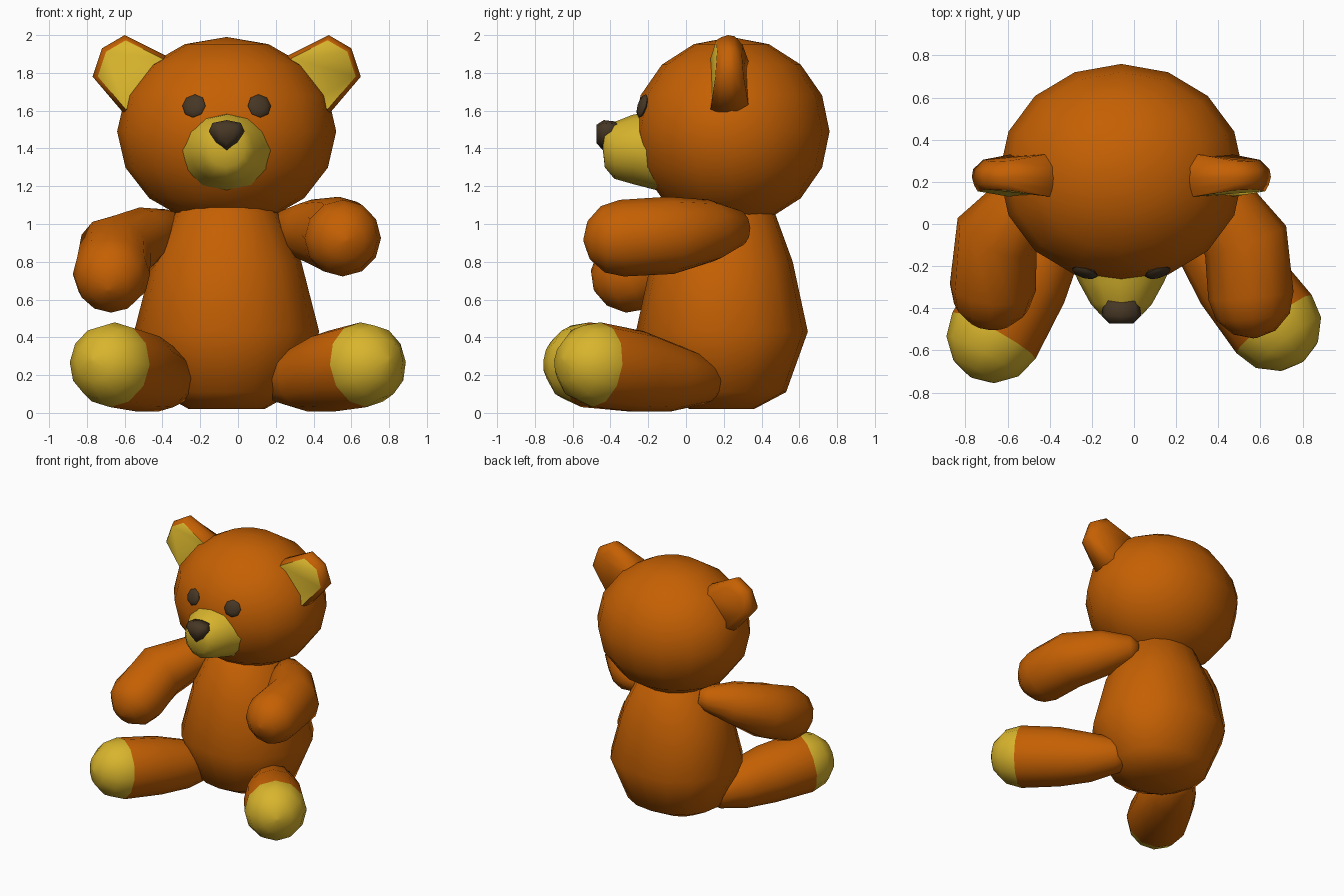
import bpy, bmesh, math
from mathutils import Vector, Matrix

if "Cube" in bpy.data.objects:
    bpy.data.objects.remove(bpy.data.objects["Cube"])

CX = -0.06  # centre line of head and body


def material(name, rgb):
    m = bpy.data.materials.new(name)
    m.diffuse_color = (*rgb, 1)
    m.use_nodes = True
    m.node_tree.nodes["Principled BSDF"].inputs["Base Color"].default_value = m.diffuse_color
    return m


BROWN = material("brown fur", (0.56, 0.118, 0.001))
YELLOW = material("golden felt", (0.69, 0.46, 0.026))
DARK = material("dark brown", (0.062, 0.038, 0.018))


def finish(name, bm, mats, sharp=50):
    bmesh.ops.recalc_face_normals(bm, faces=bm.faces)
    me = bpy.data.meshes.new(name)
    bm.to_mesh(me)
    bm.free()
    for m in mats:
        me.materials.append(m)
    me.shade_smooth()
    me.set_sharp_from_angle(angle=math.radians(sharp))
    ob = bpy.data.objects.new(name, me)
    bpy.context.collection.objects.link(ob)
    return ob


def loft(name, rings, mats, second=(), sharp=50):
    """Skin a list of rings; bands listed in 'second' use material 1.
    Band -1 is the first cap, band len(rings)-1 the last cap."""
    bm = bmesh.new()
    vs = [[bm.verts.new(p) for p in r] for r in rings]
    n = len(rings[0])
    for i in range(len(vs) - 1):
        for j in range(n):
            k = (j + 1) % n
            f = bm.faces.new((vs[i][j], vs[i][k], vs[i + 1][k], vs[i + 1][j]))
            f.material_index = int(i in second)
    for idx, r in ((-1, vs[0]), (len(vs) - 1, vs[-1])):
        bm.faces.new(r).material_index = int(idx in second)
    return finish(name, bm, mats, sharp)


def ellipse(c, u, v, n, bulge=0.0):
    """Ring of n points; bulge swells the diagonals on the +v side."""
    pts = []
    for i in range(n):
        a = 2 * math.pi * i / n
        k = 1 + bulge * math.sin(2 * a) ** 2 * (math.sin(a) > 0)
        pts.append(Vector(c) + (Vector(u) * math.cos(a) + Vector(v) * math.sin(a)) * k)
    return pts


def ball(name, matrix, seg, rings, mat):
    bm = bmesh.new()
    bmesh.ops.create_uvsphere(bm, u_segments=seg, v_segments=rings, radius=1, matrix=matrix)
    return finish(name, bm, [mat], 60)


def limb(name, path, mats, tip=False, n=12):
    """Tapered tube along (x, y, z, radius) points with a round far end."""
    P = [Vector(p[:3]) for p in path]
    R = [p[3] for p in path]
    rings = []

    def ring(c, t, r):
        side = t.cross(Vector((0, 0, 1))).normalized()
        rings.append(ellipse(c, side * r, side.cross(t) * r, n))

    for i in range(len(P)):
        t = (P[min(i + 1, len(P) - 1)] - P[max(i - 1, 0)]).normalized()
        ring(P[i], t, R[i])
    for a in map(math.radians, (30, 60, 87)):
        ring(P[-1] + t * R[-1] * math.sin(a), t, R[-1] * math.cos(a))
    second = range(len(P) - 1, len(rings)) if tip else ()
    return loft(name, rings, mats, second, 60)


# head
ball("head", Matrix.Translation((CX, 0.24, 1.49)) @ Matrix.Diagonal((0.58, 0.52, 0.5, 1)),
     16, 8, BROWN)

# body: (z, half width, half depth)
body = [(0.02, 0.2, 0.17), (0.11, 0.36, 0.34), (0.43, 0.49, 0.455),
        (0.8, 0.395, 0.375), (1.06, 0.27, 0.28), (1.15, 0.15, 0.16)]
loft("body", [ellipse((CX, 0.19, z), (a, 0, 0), (0, b, 0), 16, 0.04) for z, a, b in body],
     [BROWN], sharp=60)

# arms
limb("right_arm", [(0.21, 0.3, 0.98, 0.05), (0.25, 0.27, 0.98, 0.1), (0.38, 0.13, 0.965, 0.165),
                   (0.53, -0.08, 0.94, 0.205), (0.555, -0.34, 0.925, 0.203)], [BROWN])
limb("left_arm", [(-0.32, 0.3, 1.0, 0.05), (-0.36, 0.27, 0.99, 0.09), (-0.49, 0.13, 0.94, 0.155),
                  (-0.65, -0.05, 0.85, 0.203), (-0.67, -0.3, 0.735, 0.205)], [BROWN])

# legs with golden feet
limb("right_leg", [(0.19, 0.17, 0.145, 0.06), (0.23, 0.11, 0.17, 0.125), (0.36, -0.07, 0.185, 0.18),
                   (0.49, -0.25, 0.22, 0.215), (0.665, -0.475, 0.255, 0.226)], [BROWN, YELLOW], True)
limb("left_leg", [(-0.3, 0.17, 0.145, 0.06), (-0.33, 0.11, 0.17, 0.125), (-0.415, -0.07, 0.185, 0.18),
                  (-0.52, -0.27, 0.22, 0.215), (-0.665, -0.53, 0.255, 0.226)], [BROWN, YELLOW], True)

# ears: outline relative to the centre line, golden front face
outline = [(0.54, 2.0), (0.66, 1.93), (0.71, 1.78), (0.54, 1.58), (0.4, 1.6), (0.26, 1.78), (0.32, 1.89)]
mx, mz = 0.5, 1.79
layers = [(-1.0, 0.87), (-0.6, 0.95), (-0.1, 1.0), (0.4, 0.97), (1.0, 0.75)]  # depth, scale
for side, s in (("left", -1), ("right", 1)):
    rings = []
    for d, k in layers:
        ring = []
        for x, z in outline:
            half = 0.1 - 0.09 * max(0, x + (z - mz) - 0.42)  # thinner at the tip
            ring.append((CX + s * (mx + (x - mx) * k), 0.23 + d * half, mz + (z - mz) * k))
        rings.append(ring)
    loft(side + "_ear", rings, [BROWN, YELLOW], (-1,), 62)

# muzzle: (y, half width, half height, centre z)
muzzle = [(-0.1, 0.285, 0.22, 1.385), (-0.28, 0.2, 0.184, 1.395), (-0.38, 0.145, 0.15, 1.39),
          (-0.43, 0.1, 0.105, 1.405), (-0.44, 0.03, 0.03, 1.42)]
loft("muzzle", [ellipse((CX, y, c), (a, 0, 0), (0, 0, b), 12) for y, a, b, c in muzzle], [YELLOW], sharp=60)

# nose
nose = [(-0.095, 1.49), (-0.075, 1.535), (0, 1.55), (0.075, 1.535), (0.095, 1.49), (0.055, 1.43),
        (0, 1.385), (-0.055, 1.43)]
loft("nose", [[(CX + x * k, y, 1.49 + (z - 1.49) * k) for x, z in nose]
              for y, k in ((-0.36, 0.85), (-0.435, 1.0), (-0.473, 0.6))], [DARK], sharp=85)

# eyes: flattened balls lying on the head
for side, s in (("left", -1), ("right", 1)):
    normal = Vector((s * 0.17 / 0.58 ** 2, -0.475 / 0.52 ** 2, 0.14 / 0.5 ** 2))
    rot = normal.to_track_quat('Z', 'Y').to_matrix().to_4x4()
    ball(side + "_eye", Matrix.Translation((CX + s * 0.173, -0.23, 1.625)) @ rot
         @ Matrix.Diagonal((0.064, 0.064, 0.022, 1)), 8, 6, DARK)
